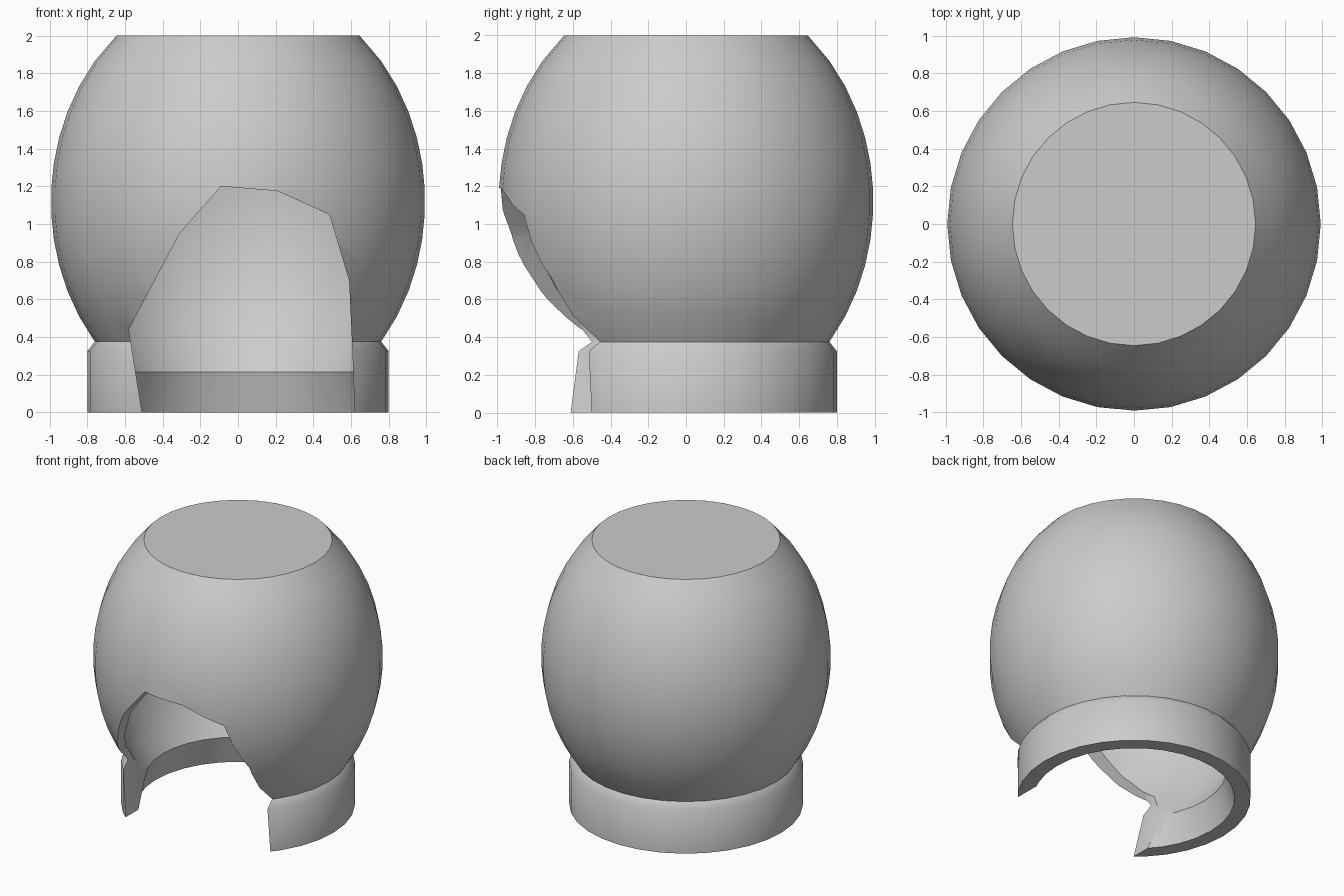
import bpy, bmesh
from math import sin, cos, pi, sqrt, radians

if "Cube" in bpy.data.objects:
    bpy.data.objects.remove(bpy.data.objects["Cube"])

SEGMENTS = 32


def ellipse_rows(a, b, zc, z0, z1, n):
    """Profile points (radius, z) along an ellipse between two heights."""
    rows = []
    for i in range(n + 1):
        z = z0 + (z1 - z0) * i / n
        rows.append((a * sqrt(1 - ((z - zc) / b) ** 2), z))
    return rows


def revolve(name, profile):
    """Spin a closed loop profile whose two ends are capped on the axis."""
    bm = bmesh.new()
    rings = []
    for r, z in profile:
        rings.append([bm.verts.new((r * cos(2 * pi * k / SEGMENTS),
                                    r * sin(2 * pi * k / SEGMENTS), z))
                      for k in range(SEGMENTS)])
    for lo, hi in zip(rings, rings[1:]):
        for k in range(SEGMENTS):
            j = (k + 1) % SEGMENTS
            bm.faces.new((lo[k], lo[j], hi[j], hi[k]))
    bm.faces.new(rings[0])
    bm.faces.new(rings[-1])
    return finish(name, bm)


def finish(name, bm):
    bmesh.ops.recalc_face_normals(bm, faces=bm.faces)
    me = bpy.data.meshes.new(name)
    bm.to_mesh(me)
    bm.free()
    ob = bpy.data.objects.new(name, me)
    bpy.context.collection.objects.link(ob)
    return ob


# Hollow shell: outer dome, neck, collar, then back up the inside
outer = ellipse_rows(0.993, 1.158, 1.12, 2.0, 0.375, 12)
collar = [(0.80, 0.325), (0.80, 0.0), (0.69, 0.0)]
inner = ellipse_rows(0.88, 1.21, 1.06, 0.215, 1.9, 12)
shell = revolve("hollow_shell", outer + collar + inner)

# Irregular front opening, cut straight through along y
outline = [(-0.50, -0.1), (-0.51, 0), (-0.58, 0.44), (-0.31, 0.95),
           (-0.09, 1.2), (0.21, 1.175), (0.485, 1.05), (0.59, 0.7),
           (0.605, 0.38), (0.62, 0), (0.625, -0.1)]
bm = bmesh.new()
front = bm.faces.new([bm.verts.new((x, -1.5, z)) for x, z in outline])
ext = bmesh.ops.extrude_face_region(bm, geom=[front], use_keep_orig=True)
bmesh.ops.translate(bm, vec=(0, 1.4, 0),
                    verts=[v for v in ext["geom"] if isinstance(v, bmesh.types.BMVert)])
cutter = finish("opening_cutter", bm)
cutter.hide_render = True

bpy.context.view_layer.objects.active = shell
shell.select_set(True)
cut = shell.modifiers.new("front_opening", 'BOOLEAN')
cut.operation = 'DIFFERENCE'
cut.solver = 'EXACT'
cut.object = cutter
bpy.ops.object.modifier_apply(modifier=cut.name)
bpy.data.objects.remove(cutter)

# Smooth dome and rounded rims, crisp neck and cut edges
bpy.ops.object.shade_smooth_by_angle(angle=radians(40))
